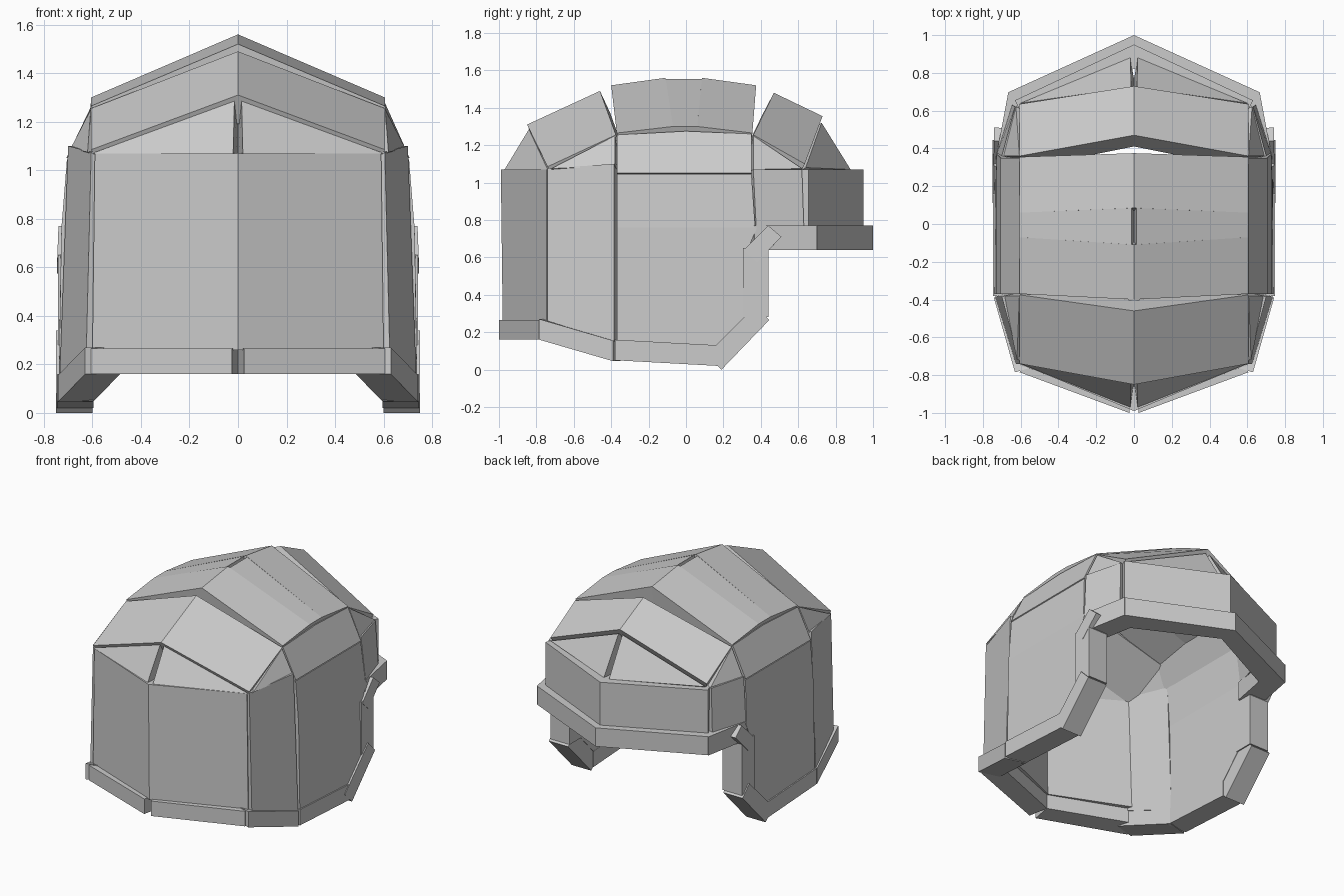
import bpy
from mathutils import Vector

CORE = Vector((0, 0, 0.65))


def plate(name, pts, depth=0.14):
    """Thick armour plate from its outer outline (x > 0 half), mirrored across x."""
    outer = [Vector(p) for p in pts]
    n = len(outer)
    normal = Vector((0, 0, 0))
    for i in range(n):
        normal += outer[i].cross(outer[(i + 1) % n])
    normal.normalize()
    centre = sum(outer, Vector()) / n
    if normal.dot(centre - CORE) < 0:
        normal.negate()
        outer.reverse()
    inner = [p - normal * depth for p in outer]
    for p in inner:
        p.x = max(p.x, 0.0)
    verts = outer + inner
    faces = [list(range(n)), list(range(2 * n - 1, n - 1, -1))]
    faces += [[i, i + n, (i + 1) % n + n, (i + 1) % n] for i in range(n)]
    mesh = bpy.data.meshes.new(name)
    mesh.from_pydata(verts, [], faces)
    mesh.update()
    obj = bpy.data.objects.new(name, mesh)
    bpy.context.collection.objects.link(obj)
    mod = obj.modifiers.new("mirror", "MIRROR")
    mod.use_mirror_merge = False
    return obj


def band(name, a, b, za, zb, depth):
    """Upright plate between plan points a and b, with (low, high) at each end."""
    plate(name, [(*a, za[0]), (*b, zb[0]), (*b, zb[1]), (*a, za[1])], depth)


# Dome strips: ridge (y, z) and eave (y, z) at both ends, with ridge gap
E = 0.605
for name, r0, r1, e0, e1, gap in [
    ("dome_rear", (-0.85, 1.31), (-0.46, 1.49), (-0.74, 1.085), (-0.375, 1.255), 0),
    ("dome_mid_rear", (-0.40, 1.52), (-0.11, 1.56), (-0.37, 1.265), (-0.07, 1.30), 0),
    ("dome_top", (-0.11, 1.553), (0.085, 1.553), (-0.07, 1.30), (0.06, 1.30), 0.012),
    ("dome_mid_front", (0.085, 1.56), (0.375, 1.52), (0.06, 1.30), (0.355, 1.265), 0),
    ("dome_front", (0.47, 1.48), (0.73, 1.355), (0.36, 1.255), (0.635, 1.10), 0),
]:
    plate(name, [(gap, *r0), (gap, *r1), (E, *e1), (E, *e0)])

# Triangular infills at each end of the dome
plate("rear_gable", [(0.02, -0.97, 1.07), (0.60, -0.74, 1.07), (0.015, -0.84, 1.285)])
plate("front_gable", [(0.02, 0.88, 1.07), (0.60, 0.64, 1.08), (0.015, 0.725, 1.32)])
plate("rear_shoulder", [(0.62, -0.72, 1.075), (0.69, -0.38, 1.09), (0.607, -0.38, 1.25)])
plate("front_shoulder", [(0.625, 0.62, 1.075), (0.69, 0.36, 1.07), (0.607, 0.36, 1.25)])
plate("roof_side", [(0.607, -0.37, 1.255), (0.607, 0, 1.275), (0.607, 0.35, 1.26),
                    (0.707, 0.35, 1.052), (0.707, -0.37, 1.052)])

# Wall plates
plate("rear_wall", [(0, -0.98, 0.26), (0.60, -0.745, 0.26),
                    (0.59, -0.745, 1.07), (0, -0.99, 1.07)])
plate("rear_corner_wall", [(0.625, -0.74, 0.26), (0.735, -0.385, 0.15),
                           (0.70, -0.385, 1.10), (0.605, -0.74, 1.075)])
plate("side_wall_upper", [(0.728, -0.37, 0.76), (0.728, 0.37, 0.76),
                          (0.705, 0.35, 1.045), (0.705, -0.37, 1.045)])
plate("side_wall_lower", [(0.728, -0.37, 0.76), (0.738, -0.37, 0.14), (0.738, 0.16, 0.12),
                          (0.736, 0.33, 0.30), (0.731, 0.33, 0.64), (0.728, 0.38, 0.76)])
plate("front_corner_wall", [(0.70, 0.36, 1.07), (0.63, 0.62, 1.07),
                            (0.645, 0.63, 0.77), (0.725, 0.375, 0.77)])
band("brow_wall", (0, 0.95), (0.63, 0.655), (0.77, 1.07), (0.77, 1.07), 0.14)

# Rim running round the open edge
RIM = 0.15
band("rear_rim", (0.025, -1.0), (0.605, -0.785), (0.16, 0.265), (0.16, 0.265), RIM)
band("rear_corner_rim", (0.63, -0.785), (0.742, -0.39), (0.16, 0.27), (0.045, 0.155), RIM)
band("side_rim", (0.746, -0.38), (0.746, 0.17), (0.05, 0.16), (0.02, 0.13), RIM)
plate("jaw_rim", [(0.75, 0.11, 0.08), (0.75, 0.19, 0.0),
                  (0.75, 0.445, 0.265), (0.75, 0.37, 0.34)], RIM)
band("cheek_rim", (0.742, 0.305), (0.742, 0.44), (0.28, 0.65), (0.28, 0.65), RIM)
plate("temple_rim", [(0.745, 0.31, 0.64), (0.745, 0.38, 0.575),
                     (0.74, 0.51, 0.71), (0.74, 0.44, 0.77)], RIM)
band("brow_side_rim", (0.728, 0.365), (0.665, 0.70), (0.64, 0.77), (0.64, 0.77), RIM)
band("brow_rim", (0, 1.0), (0.66, 0.70), (0.64, 0.77), (0.64, 0.77), RIM)
